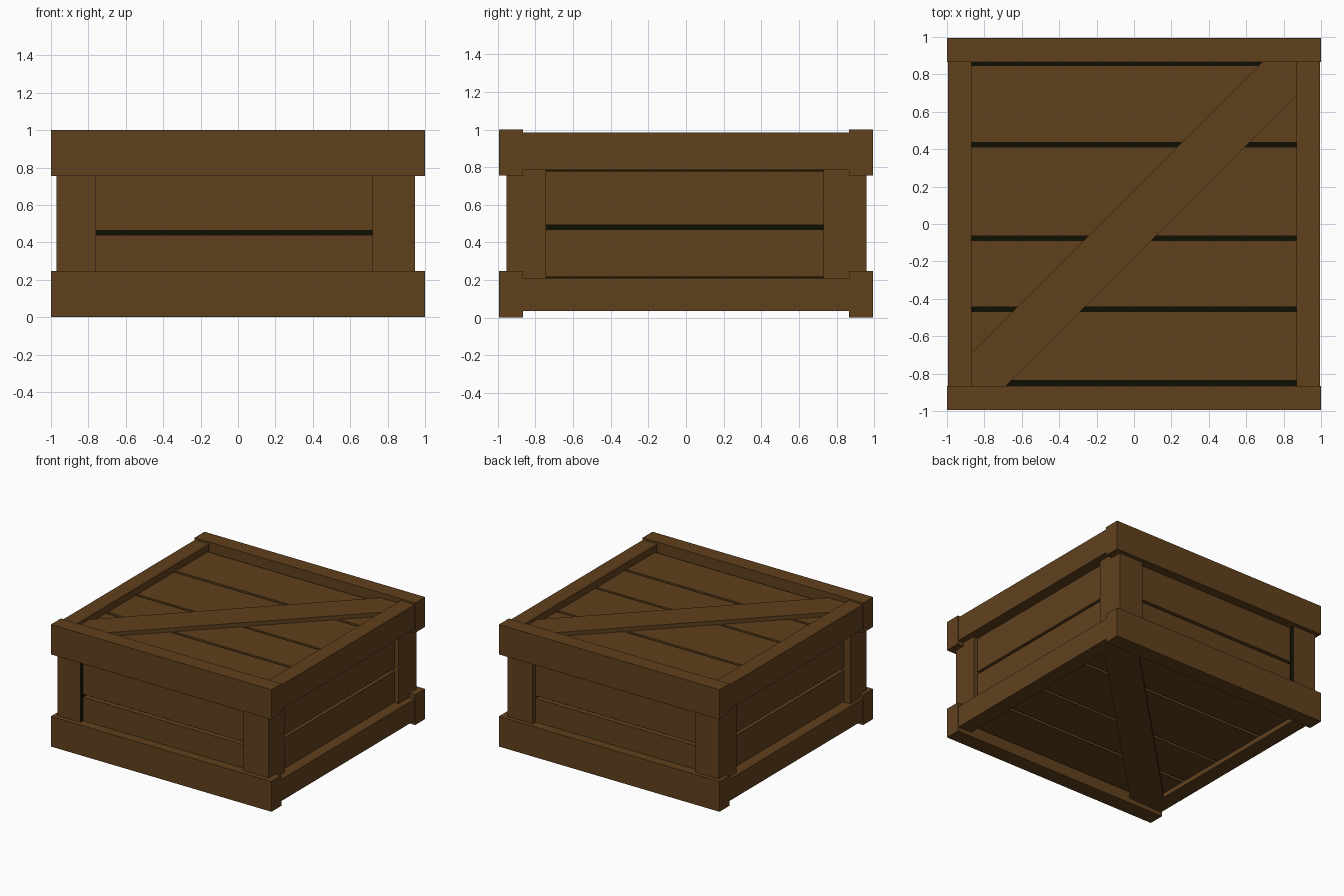
import bpy, bmesh, math
from mathutils import Matrix, Vector

if "Cube" in bpy.data.objects:
    bpy.data.objects.remove(bpy.data.objects["Cube"])


def material(name, rgb):
    m = bpy.data.materials.new(name)
    m.diffuse_color = (*rgb, 1)
    m.use_nodes = True
    m.node_tree.nodes["Principled BSDF"].inputs["Base Color"].default_value = m.diffuse_color
    return m


WOOD = material("brown wood", (0.119, 0.052, 0.0125))
DARK = material("dark gap", (0.004, 0.005, 0.001))


def finish(name, bm, mats):
    me = bpy.data.meshes.new(name)
    bmesh.ops.recalc_face_normals(bm, faces=bm.faces)
    bm.to_mesh(me)
    bm.free()
    for m in mats:
        me.materials.append(m)
    ob = bpy.data.objects.new(name, me)
    bpy.context.collection.objects.link(ob)
    return ob


def box(name, x, y, z, mats=(WOOD,), dark_dirs=()):
    """Box from three (min, max) ranges; faces along dark_dirs get the second material."""
    bm = bmesh.new()
    size = [r[1] - r[0] for r in (x, y, z)]
    mid = [(r[0] + r[1]) / 2 for r in (x, y, z)]
    bmesh.ops.create_cube(bm, size=1, matrix=Matrix.Translation(mid) @ Matrix.Diagonal((*size, 1)))
    bm.normal_update()
    for f in bm.faces:
        if any(f.normal.dot(Vector(d)) > 0.9 for d in dark_dirs):
            f.material_index = 1
    return finish(name, bm, mats)


def span(s, a, b):
    return (min(s * a, s * b), max(s * a, s * b))


# dark interior seen through the gaps
box("inner_core", (-0.88, 0.88), (-0.88, 0.88), (0.11, 0.89), (DARK,))

# corner posts, the left ones with a dark side where they meet the planks
for sx, px in ((-1, (-0.97, -0.76)), (1, (0.72, 0.945))):
    for sy, py in ((-1, (-0.955, -0.745)), (1, (0.73, 0.96))):
        dark = ((1, 0, 0),) if sx < 0 else ()
        box("corner_post", px, py, (0.16, 0.84), (WOOD, DARK), dark)

# rails and planks on the four sides
for s in (-1, 1):
    end = "front" if s < 0 else "back"
    side = "left" if s < 0 else "right"
    for z in ((0, 0.247), (0.755, 1.0)):
        box(end + "_rail", (-1, 1), span(s, 0.866, 0.995), z)
    for z in ((0.035, 0.212), (0.785, 0.985)):
        box(side + "_rail", span(s, 0.868, 0.995), (-0.87, 0.87), z)
    for z in ((0.2, 0.44), (0.463, 0.8)):
        box(end + "_plank", (-0.8, 0.8), span(s, 0.87, 0.92), z)
    for z in ((0.217, 0.47), (0.492, 0.779)):
        box(side + "_plank", span(s, 0.87, 0.91), (-0.8, 0.8), z)

# lid and floor planks
rows = ((0.437, 0.848), (-0.065, 0.413), (-0.445, -0.087), (-0.838, -0.469))
for name, z in (("lid_plank", (0.885, 0.927)), ("floor_plank", (0.073, 0.115))):
    for y in rows:
        box(name, (-0.87, 0.87), y, z)

# diagonal braces, clipped to the frame corners
e, w = 0.869, 0.18
outline = ((-e, -e), (-e + w, -e), (e, e - w), (e, e), (e - w, e), (-e, -e + w))
for name, z0, z1 in (("lid_brace", 0.92, 0.96), ("floor_brace", 0.04, 0.08)):
    bm = bmesh.new()
    face = bm.faces.new([bm.verts.new((x, y, z0)) for x, y in outline])
    new = bmesh.ops.extrude_face_region(bm, geom=[face])["geom"]
    bmesh.ops.translate(bm, vec=(0, 0, z1 - z0),
                        verts=[v for v in new if isinstance(v, bmesh.types.BMVert)])
    finish(name, bm, (WOOD,))
